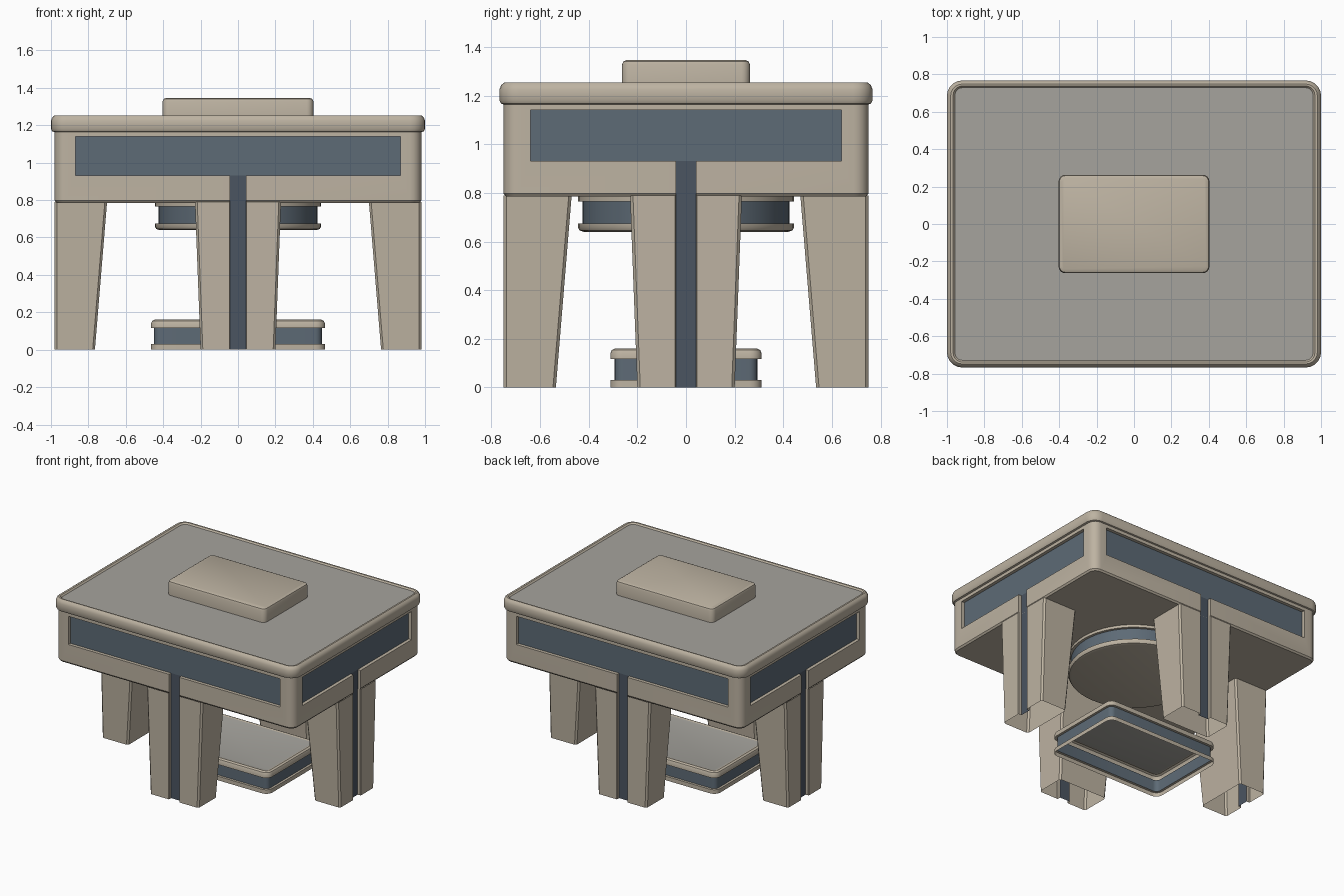
import bpy, bmesh, math
from mathutils import Matrix

if "Cube" in bpy.data.objects:
    bpy.data.objects.remove(bpy.data.objects["Cube"])


def material(name, rgb):
    m = bpy.data.materials.new(name)
    m.diffuse_color = (*rgb, 1)
    m.use_nodes = True
    m.node_tree.nodes["Principled BSDF"].inputs["Base Color"].default_value = m.diffuse_color
    return m


BEIGE = material("beige", (0.51, 0.45, 0.36))
BLUE = material("blue_grey", (0.11, 0.145, 0.18))
DARK = material("dark_blue_grey", (0.07, 0.09, 0.12))
GREY = material("panel_grey", (0.38, 0.37, 0.34))
MATS = [BEIGE, BLUE, DARK, GREY]


def finish(name, bm, smooth=True):
    bmesh.ops.remove_doubles(bm, verts=bm.verts, dist=1e-5)
    me = bpy.data.meshes.new(name)
    bm.to_mesh(me)
    bm.free()
    for m in MATS:
        me.materials.append(m)
    ob = bpy.data.objects.new(name, me)
    bpy.context.collection.objects.link(ob)
    bpy.ops.object.select_all(action='DESELECT')
    bpy.context.view_layer.objects.active = ob
    ob.select_set(True)
    if smooth:
        bpy.ops.object.shade_smooth_by_angle(angle=math.radians(35))
    return ob


def rounded_rect(hx, hy, r, steps):
    pts = []
    for q, (sx, sy) in enumerate([(1, 1), (-1, 1), (-1, -1), (1, -1)]):
        for i in range(steps + 1):
            a = math.pi / 2 * (q + i / steps)
            pts.append((sx * (hx - r) + r * math.cos(a), sy * (hy - r) + r * math.sin(a)))
    return pts


def loft(name, rings, bottom=False, top_mat=None, steps=5):
    """Stack rounded rectangles (half x, half y, radius, z[, material to next ring])."""
    bm = bmesh.new()
    loops, mats = [], []
    for hx, hy, r, z, *m in rings:
        loops.append([bm.verts.new((x, y, z)) for x, y in rounded_rect(hx, hy, r, steps)])
        mats.append(m[0] if m else 0)
    n = len(loops[0])
    for a, b, m in zip(loops, loops[1:], mats):
        for i in range(n):
            bm.faces.new((a[i], a[(i + 1) % n], b[(i + 1) % n], b[i])).material_index = m
    if bottom:
        bm.faces.new(loops[0][::-1])
    if top_mat is not None:
        bm.faces.new(loops[-1]).material_index = top_mat
    return finish(name, bm)


# Four sides: name, rotation, distance to outer face, panel half width
SIDES = [("front", 0, 0.75, 0.87), ("right", 90, 0.98, 0.64),
         ("back", 180, 0.75, 0.87), ("left", 270, 0.98, 0.64)]
SLOT, DEPTH = 0.042, 0.025


def turn(deg):
    return Matrix.Rotation(math.radians(deg), 4, 'Z')


def tee(w, low):
    return [(-SLOT, low), (SLOT, low), (SLOT, 0.93), (w, 0.93),
            (w, 1.14), (-w, 1.14), (-w, 0.93), (-SLOT, 0.93)]


# Main body with T-shaped recesses
body = loft("body", [(0.97, 0.74, 0.05, 0.785), (0.98, 0.75, 0.06, 0.797),
                     (0.98, 0.75, 0.06, 1.17)], bottom=True, top_mat=0)
bm = bmesh.new()
for _, deg, dist, w in SIDES:
    rings = [[bm.verts.new(turn(deg) @ Matrix.Translation((x, y, z)).translation)
              for x, z in tee(w, 0.7)] for y in (-dist - 0.1, -dist + DEPTH)]
    a, b = rings
    bm.faces.new(a)
    bm.faces.new(b[::-1])
    for i in range(8):
        j = (i + 1) % 8
        bm.faces.new((a[j], a[i], b[i], b[j]))
bmesh.ops.recalc_face_normals(bm, faces=bm.faces)
cutter = finish("recess_cutter", bm, False)
cutter.hide_render = True
mod = body.modifiers.new("recess", 'BOOLEAN')
mod.operation, mod.solver, mod.object = 'DIFFERENCE', 'EXACT', cutter
bpy.context.view_layer.objects.active = body
bpy.ops.object.modifier_apply(modifier=mod.name)
bpy.data.objects.remove(cutter)


def leg_profile(half, depth, c=0.012):
    # Grooved outer face, chamfered corners
    right = [(SLOT, DEPTH), (SLOT, 0.004), (SLOT + 0.004, 0), (half - c, 0), (half, c),
             (half, depth - c), (half - c, depth)]
    return right + [(-x, y) for x, y in right[::-1]]


for side, deg, dist, w in SIDES:
    # Inset panel and the groove strip below it
    bm = bmesh.new()
    y = -dist + DEPTH - 0.001
    for x, z0, z1, m in [(w, 0.93, 1.14, 1), (SLOT, 0.785, 0.93, 2)]:
        f = bm.faces.new([bm.verts.new((px, y, pz)) for px, pz in
                          [(-x, z0), (x, z0), (x, z1), (-x, z1)]])
        f.material_index = m
    bm.transform(turn(deg))
    finish(side + "_panel", bm, False)

    # Tapered grooved leg, open ended
    bm = bmesh.new()
    lo, hi = [[bm.verts.new((px, py - dist, z)) for px, py in leg_profile(h, d)]
              for h, d, z in [(0.20, 0.215, 0), (0.23, 0.28, 0.79)]]
    n = len(lo)
    for i in range(n):
        j = (i + 1) % n
        f = bm.faces.new((lo[i], lo[j], hi[j], hi[i]))
        if i == n - 1:
            f.material_index = 2
    bm.transform(turn(deg))
    finish(side + "_leg", bm)

# Top slab with raised rim
loft("top_slab", [(0.978, 0.748, 0.06, 1.163), (0.993, 0.76, 0.075, 1.167), (1, 0.767, 0.08, 1.18),
                  (1, 0.767, 0.08, 1.225), (0.993, 0.76, 0.075, 1.243), (0.98, 0.748, 0.06, 1.253),
                  (0.967, 0.738, 0.05, 1.252), (0.957, 0.729, 0.04, 1.242)], top_mat=3)

# Raised block on top
loft("top_block", [(0.403, 0.263, 0.035, 1.242), (0.403, 0.263, 0.035, 1.327),
                   (0.398, 0.258, 0.03, 1.34), (0.385, 0.245, 0.02, 1.346)], top_mat=0)

# Round hub under the body
loft("under_disc", [(r, r, r, z, m) for r, z, m in
                    [(0.42, 0.64, 0), (0.437, 0.645, 0), (0.444, 0.657, 0), (0.444, 0.675, 0),
                     (0.425, 0.675, 1), (0.425, 0.765, 0), (0.444, 0.765, 0), (0.444, 0.787, 0)]],
     bottom=True, steps=12)

# Floor base, open underneath
loft("floor_base", [(0.465, 0.311, 0.05, 0), (0.465, 0.311, 0.05, 0.03), (0.448, 0.293, 0.035, 0.03, 1),
                    (0.448, 0.293, 0.035, 0.117), (0.465, 0.311, 0.05, 0.117),
                    (0.465, 0.311, 0.05, 0.14), (0.459, 0.305, 0.045, 0.154),
                    (0.445, 0.291, 0.035, 0.161), (0.43, 0.276, 0.025, 0.157)], top_mat=3)
